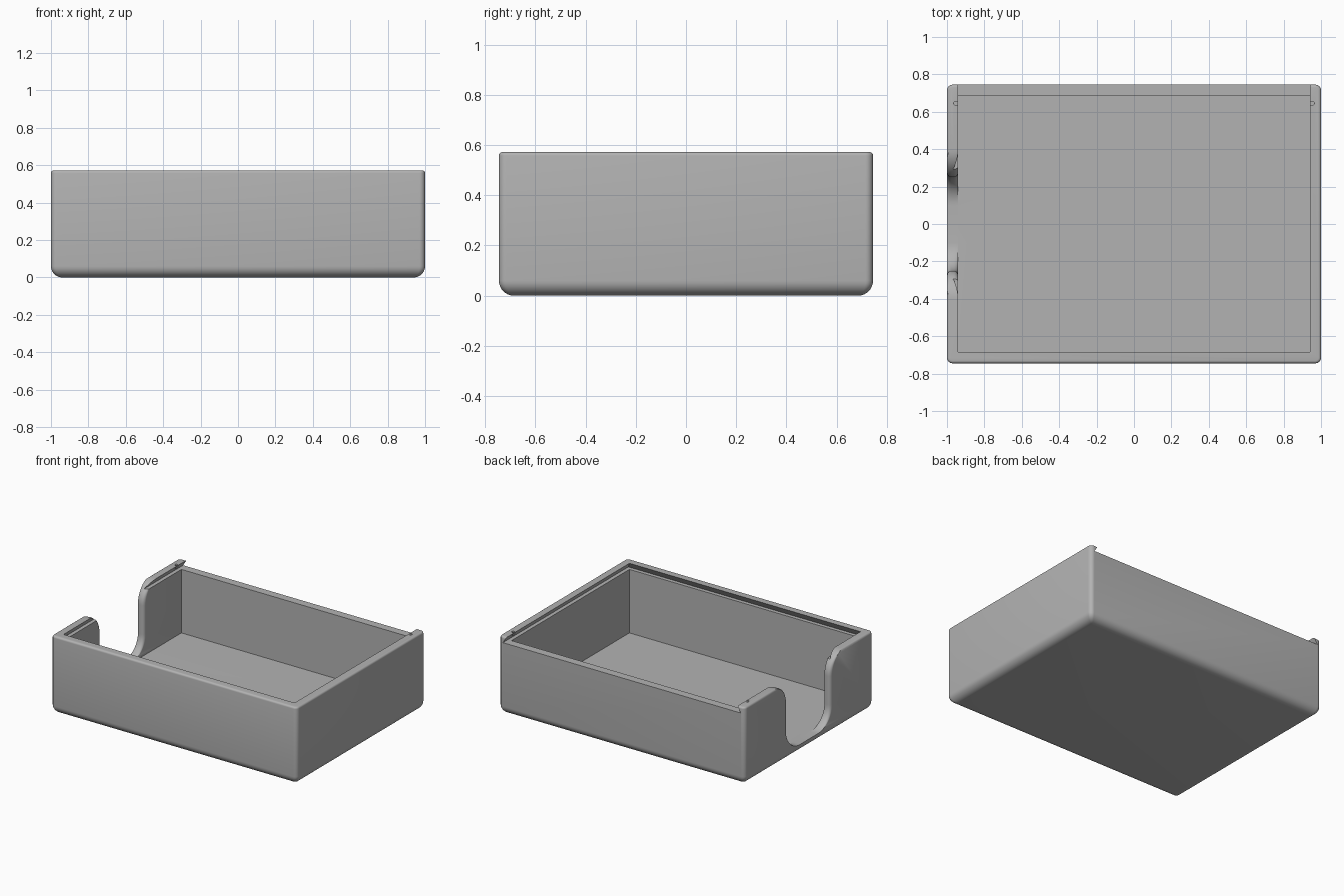
import bpy, bmesh, math

cube = bpy.data.objects.get("Cube")
if cube:
    bpy.data.objects.remove(cube, do_unlink=True)

HX, HY, TOP = 1.0, 0.745, 0.572      # outer half sizes and height
WALL, FLOOR = 0.06, 0.06
GROOVE, UNDERCUT = 0.045, 0.028      # lid groove depth and dovetail
IX, IY = HX - WALL, HY - WALL

grey = bpy.data.materials.new("light grey")
grey.use_nodes = True
colour = (0.45, 0.45, 0.45, 1)
grey.diffuse_color = colour
grey.node_tree.nodes["Principled BSDF"].inputs["Base Color"].default_value = colour


def loft(name, rings):
    """Closed solid through rings that have equal point counts."""
    bm = bmesh.new()
    loops = [[bm.verts.new(p) for p in ring] for ring in rings]
    n = len(loops[0])
    for a, b in zip(loops, loops[1:]):
        for i in range(n):
            j = (i + 1) % n
            bm.faces.new((a[i], a[j], b[j], b[i]))
    bm.faces.new(loops[0][::-1])
    bm.faces.new(loops[-1])
    bmesh.ops.recalc_face_normals(bm, faces=bm.faces)
    mesh = bpy.data.meshes.new(name)
    bm.to_mesh(mesh)
    bm.free()
    mesh.materials.append(grey)
    obj = bpy.data.objects.new(name, mesh)
    bpy.context.collection.objects.link(obj)
    return obj


def rounded_ring(inset, z, radius):
    ring = []
    for k, (sx, sy) in enumerate([(1, 1), (-1, 1), (-1, -1), (1, -1)]):
        for i in range(7):
            a = math.pi / 2 * (k + i / 6)
            ring.append((sx * (HX - inset - radius) + radius * math.cos(a),
                         sy * (HY - inset - radius) + radius * math.sin(a), z))
    return ring


def rectangle(x, y0, y1, z):
    return [(-x, y0, z), (x, y0, z), (x, y1, z), (-x, y1, z)]


# Outer body: large bottom rounding, small top rounding
rings = []
for i in range(9):
    a = math.pi / 2 * i / 8
    inset = 0.06 * (1 - math.sin(a))
    rings.append(rounded_ring(inset, 0.06 * (1 - math.cos(a)),
                              0.03 - 0.45 * inset))
for i in range(5):
    a = math.pi / 2 * i / 4
    inset = 0.014 * (1 - math.cos(a))
    rings.append(rounded_ring(inset, TOP - 0.014 * (1 - math.sin(a)), 0.03 - inset))
box = loft("box_body", rings)

# Storage cavity
cutters = [loft("cavity_cutter", [rectangle(IX, -IY, IY, FLOOR),
                                  rectangle(IX, -IY, IY, TOP + 0.1)])]

# Dovetail lid groove, open through the back wall
low = TOP - GROOVE
cutters.append(loft("groove_cutter", [
    rectangle(IX + UNDERCUT, -IY - UNDERCUT, HY + 0.1, low),
    rectangle(IX, -IY, HY + 0.1, TOP),
    rectangle(IX, -IY, HY + 0.1, TOP + 0.1)]))

# Finger notch: rounded bottom corners, flared top, softened rims
def notch_ring(x, spread):
    half = []
    for i in range(13):                       # bottom corner
        a = math.pi / 2 * i / 12
        half.append((0.1 + 0.15 * math.sin(a) + spread * math.sin(a),
                     FLOOR + 0.15 * (1 - math.cos(a))))
    for i in range(13):                       # flared top
        a = math.pi / 2 * i / 12
        half.append((0.4 - 0.15 * math.cos(a) + spread * math.cos(a),
                     TOP - 0.15 + 0.15 * math.sin(a)))
    half.append((0.4, TOP + 0.1))
    return [(x, y, z) for y, z in half] + [(x, -y, z) for y, z in half[::-1]]


rim = 0.024
slices = [(-HX - 0.05, rim)]
for i in range(7):
    a = math.pi / 2 * i / 6
    slices.append((-HX + rim * (1 - math.cos(a)), rim * (1 - math.sin(a))))
slices += [(-HX - IX - x, s) for x, s in slices[::-1]]
cutters.append(loft("notch_cutter", [notch_ring(x, s) for x, s in slices]))

# Small lid catches near the back ends of the groove
for side in (-1, 1):
    cutters.append(loft("catch_cutter", [
        [(side * 0.953 + 0.011 * math.cos(i * math.pi / 8),
          0.645 + 0.011 * math.sin(i * math.pi / 8), z) for i in range(16)]
        for z in (low + 0.01, TOP + 0.1)]))

# Cut everything out of the body
bpy.context.view_layer.objects.active = box
for cutter in cutters:
    mod = box.modifiers.new(cutter.name, 'BOOLEAN')
    mod.operation = 'DIFFERENCE'
    mod.solver = 'EXACT'
    mod.object = cutter
    bpy.ops.object.modifier_apply(modifier=mod.name)
    bpy.data.objects.remove(cutter, do_unlink=True)

bpy.ops.object.select_all(action='DESELECT')
box.select_set(True)
bpy.ops.object.shade_smooth_by_angle(angle=math.radians(30))
